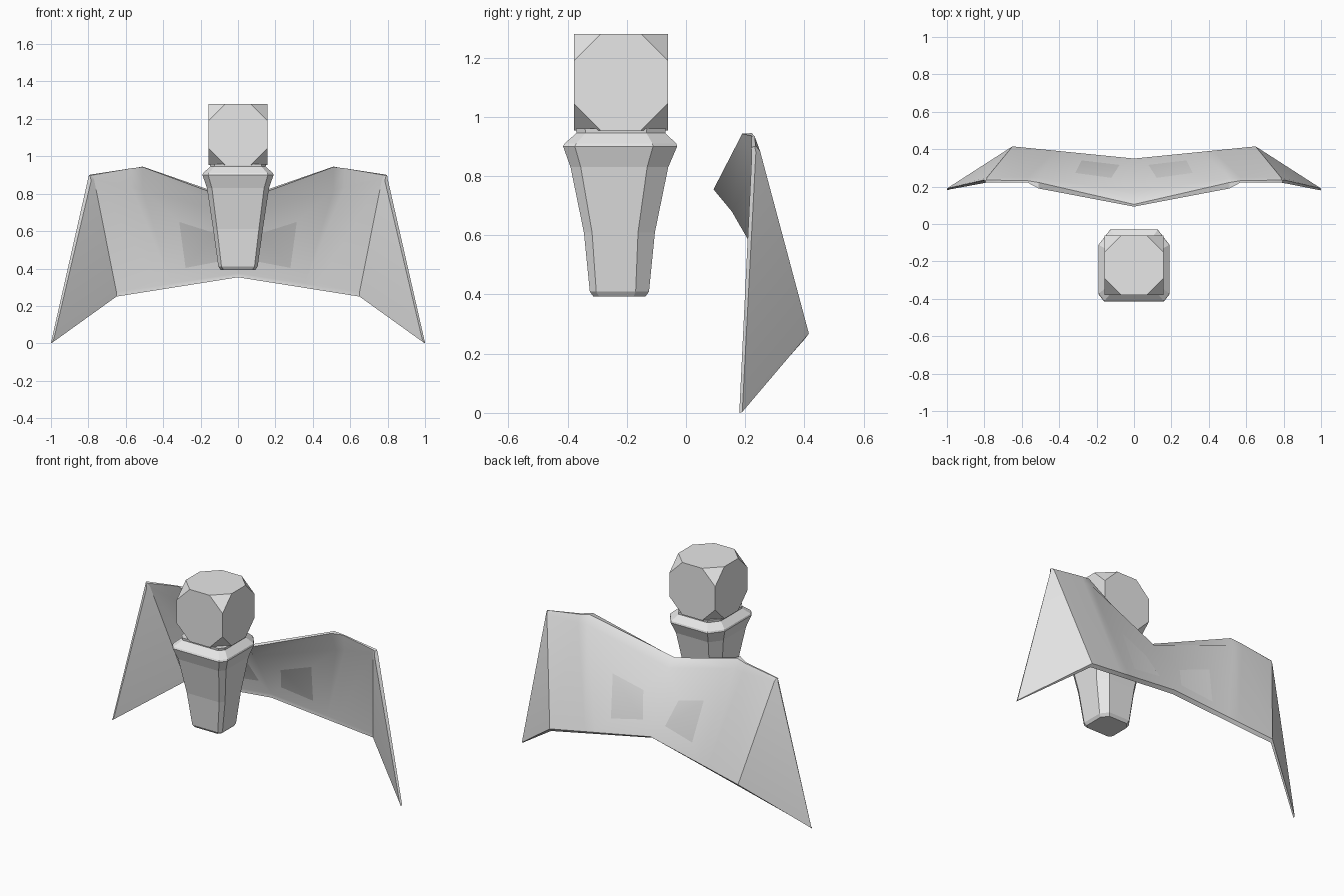
import bpy
import bmesh
from math import radians
from mathutils import Matrix, Vector

default_cube = bpy.data.objects.get("Cube")
if default_cube:
    bpy.data.objects.remove(default_cube, do_unlink=True)

# One neutral colour for every part
grey = bpy.data.materials.new("plain grey")
grey.use_nodes = True
grey_value = (0.8, 0.8, 0.8, 1)
grey.diffuse_color = grey_value
grey.node_tree.nodes["Principled BSDF"].inputs["Base Color"].default_value = grey_value


def finish(name, bm, smooth_angle=None):
    """Turn a bmesh into a named, coloured object."""
    bmesh.ops.recalc_face_normals(bm, faces=bm.faces)
    mesh = bpy.data.meshes.new(name)
    bm.to_mesh(mesh)
    bm.free()
    mesh.materials.append(grey)
    if smooth_angle:
        mesh.shade_smooth()
        mesh.set_sharp_from_angle(angle=radians(smooth_angle))
    obj = bpy.data.objects.new(name, mesh)
    bpy.context.scene.collection.objects.link(obj)
    return obj


def loft(bm, sections, cap_start=True, cap_end=True):
    """Bridge a list of closed cross-sections with the same point count."""
    rings = [[bm.verts.new(point) for point in section] for section in sections]
    for ring, following in zip(rings, rings[1:]):
        count = len(ring)
        for i in range(count):
            j = (i + 1) % count
            bm.faces.new((ring[i], ring[j], following[j], following[i]))
    if cap_start:
        bm.faces.new(rings[0][::-1])
    if cap_end:
        bm.faces.new(rings[-1])


# Head: a block with its eight corners cut off
head = bmesh.new()
bmesh.ops.create_cube(head, size=1)
bmesh.ops.transform(
    head,
    matrix=Matrix.Translation((0, -0.22, 1.117)) @ Matrix.Diagonal((0.317, 0.317, 0.325, 1)),
    verts=head.verts,
)
bmesh.ops.bevel(head, geom=head.verts[:], offset=0.09, affect="VERTICES", segments=1)
finish("head", head)


# Body: tapered column with chamfered corners, flaring into a collar
def body_section(z, half_width, front, back):
    small = half_width * 0.16
    large = half_width * 0.33
    side = [
        (half_width - small, front),
        (half_width, front + small * 1.3),
        (half_width, back - large * 1.3),
        (half_width - large, back),
    ]
    outline = side + [(-x, y) for x, y in reversed(side)]
    return [(x, y, z) for x, y in outline]


body = bmesh.new()
loft(body, [
    body_section(0.393, 0.093, -0.313, -0.137),
    body_section(0.41, 0.105, -0.325, -0.125),
    body_section(0.61, 0.133, -0.345, -0.105),
    body_section(0.83, 0.166, -0.39, -0.06),
    body_section(0.9, 0.19, -0.415, -0.03),
    body_section(0.91, 0.187, -0.41, -0.033),
    body_section(0.945, 0.148, -0.37, -0.07),
    body_section(0.96, 0.15, -0.372, -0.068),
])
finish("body", body)

# Wings: section order is lip front, lip back, rear crease,
# lower back edge, rim front, rim inside, front crease
centre = [
    (0, 0.093, 0.755), (0, 0.105, 0.768), (0, 0.175, 0.73),
    (0, 0.35, 0.368), (0, 0.328, 0.353), (0, 0.33, 0.375), (0, 0.155, 0.68),
]
fold = [
    (0.785, 0.222, 0.898), (0.79, 0.235, 0.902), (0.785, 0.25, 0.885),
    (0.65, 0.415, 0.268), (0.65, 0.402, 0.25), (0.65, 0.4, 0.275), (0.77, 0.232, 0.878),
]
outer_edge = [
    (0.792, 0.22, 0.896), (0.797, 0.232, 0.9), (0.8, 0.236, 0.88),
    (1, 0.19, 0.003), (0.998, 0.18, 0), (0.985, 0.185, 0.022), (0.785, 0.222, 0.87),
]


def middle_section(lip, front_crease, along):
    """Lower edge follows the straight line from the centre to the fold."""
    lower = [Vector(a).lerp(Vector(b), along) for a, b in zip(centre[3:6], fold[3:6])]
    return lip + lower + [front_crease]


peak = middle_section(
    [(0.51, 0.19, 0.943), (0.51, 0.222, 0.945), (0.51, 0.246, 0.89)],
    (0.51, 0.238, 0.82), 0.55,
)
shoulder = middle_section(
    [(0.57, 0.222, 0.936), (0.57, 0.232, 0.934), (0.57, 0.25, 0.885)],
    (0.57, 0.238, 0.838), 0.65,
)

wing = bmesh.new()
loft(wing, [centre, peak, shoulder, fold, outer_edge], cap_start=False)
wings = finish("wings", wing, smooth_angle=30)
mirror = wings.modifiers.new("mirror", "MIRROR")
mirror.use_axis[0] = True
mirror.use_clip = True
mirror.merge_threshold = 0.001
